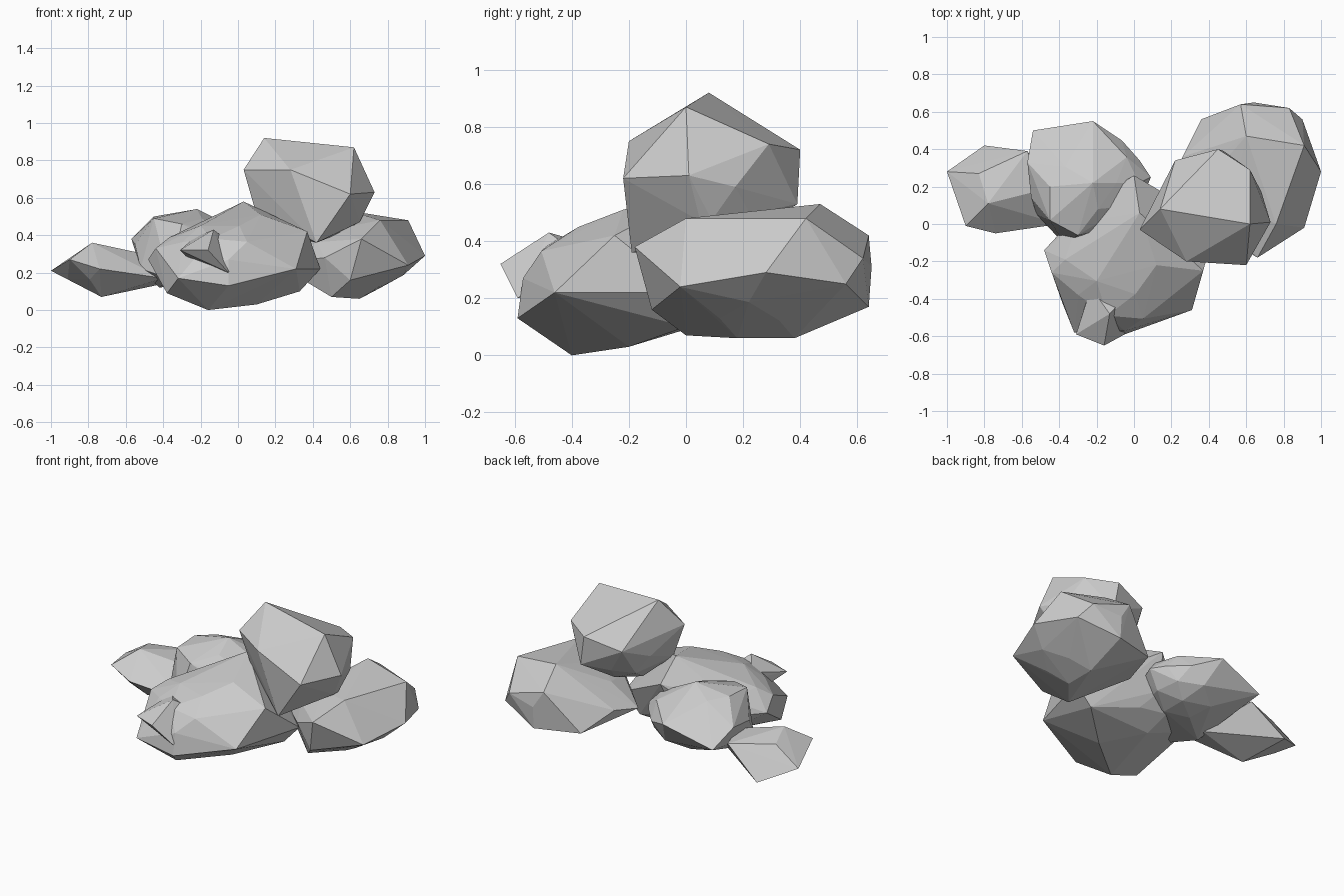
import bpy, bmesh, random
from mathutils import Vector

random.seed(4)


def lump(name, centre, radii, corners, level=2, core=0.9):
    """Faceted boulder-like puff: hull of a rough ellipsoid core and its main corners."""
    c, r = Vector(centre), Vector(radii)
    bm = bmesh.new()
    bmesh.ops.create_icosphere(bm, subdivisions=level, radius=1)
    core_points = [v.co.copy() for v in bm.verts]
    bm.clear()
    for u in core_points:
        k = core * random.uniform(0.94, 1.04)
        bm.verts.new(c + Vector((u.x * r.x, u.y * r.y, u.z * r.z)) * k)
    for p in corners:
        bm.verts.new(p)
    bmesh.ops.convex_hull(bm, input=bm.verts[:])
    loose = [v for v in bm.verts if not v.link_faces]
    bmesh.ops.delete(bm, geom=loose, context='VERTS')
    bmesh.ops.recalc_face_normals(bm, faces=bm.faces[:])
    me = bpy.data.meshes.new(name)
    bm.to_mesh(me)
    bm.free()
    ob = bpy.data.objects.new(name, me)
    bpy.context.collection.objects.link(ob)
    return ob


# tall lump on top
lump("top_lump", (0.40, 0.09, 0.59), (0.32, 0.29, 0.24), [
    (0.14, 0.08, 0.92), (0.62, 0.0, 0.87),
    (0.73, 0.01, 0.63), (0.03, -0.03, 0.75), (0.45, 0.40, 0.72),
    (0.60, -0.22, 0.62), (0.28, -0.20, 0.75), (0.22, 0.34, 0.66),
    (0.62, 0.29, 0.74), (0.42, -0.19, 0.36), (0.09, 0.0, 0.54),
    (0.48, 0.39, 0.53), (0.65, 0.05, 0.47)])

# wide lump on the right
lump("right_lump", (0.64, 0.22, 0.28), (0.34, 0.39, 0.21), [
    (1.0, 0.28, 0.29), (0.91, 0.42, 0.48), (0.90, 0.56, 0.25),
    (0.83, 0.62, 0.34), (0.64, 0.65, 0.31), (0.64, 0.64, 0.17),
    (0.57, 0.64, 0.42), (0.36, 0.56, 0.18), (0.26, 0.36, 0.28),
    (0.66, -0.18, 0.38), (0.60, 0.47, 0.53), (0.76, 0.0, 0.48),
    (0.65, 0.18, 0.06), (0.65, 0.38, 0.06), (0.91, -0.02, 0.24),
    (0.60, -0.12, 0.16), (0.20, 0.20, 0.25), (0.50, 0.0, 0.07)], core=0.88)

# large front lump
lump("front_lump", (-0.05, -0.19, 0.27), (0.40, 0.42, 0.24), [
    (-0.32, -0.58, 0.17), (-0.16, -0.40, 0.0), (0.37, -0.25, 0.42),
    (0.31, -0.46, 0.22), (-0.05, -0.59, 0.13), (0.12, -0.22, 0.51),
    (0.03, 0.06, 0.58), (0.0, 0.26, 0.48), (-0.48, -0.14, 0.27),
    (0.44, 0.0, 0.22), (0.10, -0.20, 0.03), (-0.38, -0.43, 0.09),
    (0.33, 0.0, 0.10), (-0.44, -0.26, 0.33)])

# knob standing out of the front lump
lump("front_knob", (-0.19, -0.46, 0.31), (0.10, 0.12, 0.08), [
    (-0.13, -0.48, 0.43), (-0.31, -0.59, 0.32), (-0.16, -0.65, 0.32),
    (-0.23, -0.34, 0.39), (-0.03, -0.37, 0.35), (-0.05, -0.59, 0.20)],
    level=1)

# middle lump behind on the left
lump("middle_left_lump", (-0.24, 0.22, 0.33), (0.32, 0.30, 0.20), [
    (-0.54, 0.50, 0.29), (-0.22, 0.55, 0.39), (0.09, 0.25, 0.34),
    (-0.55, 0.14, 0.35), (-0.37, -0.11, 0.17), (-0.22, 0.22, 0.54),
    (-0.45, 0.20, 0.50), (-0.57, 0.33, 0.38), (0.03, 0.34, 0.34),
    (-0.45, 0.02, 0.49), (-0.30, -0.06, 0.46), (-0.52, 0.05, 0.22),
    (-0.42, 0.08, 0.12)])

# small low lump at the far left, running in under the middle one
lump("small_left_lump", (-0.74, 0.19, 0.21), (0.22, 0.21, 0.12), [
    (-1.0, 0.28, 0.21), (-0.83, 0.27, 0.32), (-0.90, -0.01, 0.27),
    (-0.74, -0.05, 0.22), (-0.80, 0.42, 0.12), (-0.57, 0.39, 0.30),
    (-0.78, 0.11, 0.36), (-0.57, 0.0, 0.20), (-0.73, 0.12, 0.07),
    (-0.40, 0.15, 0.14), (-0.50, 0.18, 0.30), (-0.40, 0.0, 0.17)],
    level=1, core=0.85)
